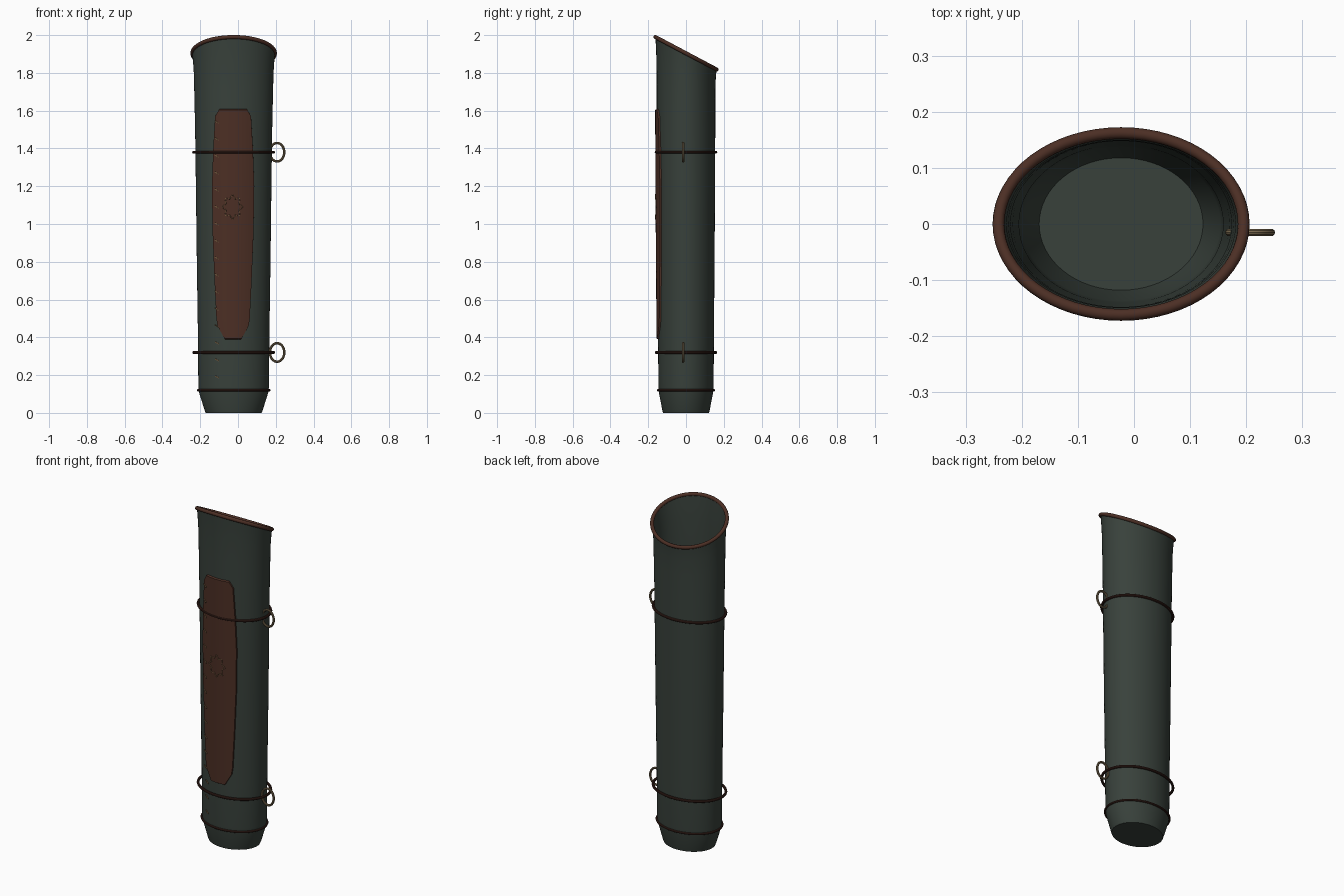
import bpy, bmesh, math
from mathutils import Vector

if "Cube" in bpy.data.objects:
    bpy.data.objects.remove(bpy.data.objects["Cube"])

CX = -0.023   # centre of the tube
N = 64


def mat(name, c):
    m = bpy.data.materials.new(name)
    m.diffuse_color = (*c, 1)
    m.use_nodes = True
    m.node_tree.nodes["Principled BSDF"].inputs["Base Color"].default_value = m.diffuse_color
    return m


GREEN = mat("dark green leather", (0.040, 0.053, 0.044))
BROWN = mat("brown leather", (0.072, 0.028, 0.018))
STRAP = mat("dark strap leather", (0.045, 0.017, 0.012))
BRASS = mat("aged brass", (0.20, 0.145, 0.08))
THREAD = mat("tan thread", (0.19, 0.115, 0.055))


def make(name, verts, faces, m):
    me = bpy.data.meshes.new(name)
    bm = bmesh.new()
    vs = [bm.verts.new(v) for v in verts]
    for f in faces:
        bm.faces.new([vs[i] for i in f])
    bmesh.ops.recalc_face_normals(bm, faces=bm.faces)
    bm.to_mesh(me)
    bm.free()
    me.materials.append(m)
    ob = bpy.data.objects.new(name, me)
    bpy.context.collection.objects.link(ob)
    bpy.ops.object.select_all(action='DESELECT')
    ob.select_set(True)
    bpy.context.view_layer.objects.active = ob
    bpy.ops.object.shade_smooth_by_angle(angle=math.radians(35))
    return ob


def tube(name, pts, r, m, sides=10):
    """Closed tube along a loop of points."""
    n = len(pts)
    mid = sum((Vector(p) for p in pts), Vector()) / n
    nrm = (Vector(pts[0]) - mid).cross(Vector(pts[n // 4]) - mid).normalized()
    verts, faces = [], []
    for i in range(n):
        t = (Vector(pts[(i + 1) % n]) - Vector(pts[i - 1])).normalized()
        side = t.cross(nrm).normalized()
        for j in range(sides):
            a = 2 * math.pi * j / sides
            verts.append(Vector(pts[i]) + r * (math.cos(a) * side + math.sin(a) * nrm))
    for i in range(n):
        for j in range(sides):
            k, l = (i + 1) % n, (j + 1) % sides
            faces.append((i * sides + j, i * sides + l, k * sides + l, k * sides + j))
    return make(name, verts, faces, m)


def ellipse(rx, ry, z, slope=0.0):
    out = []
    for i in range(N):
        a = 2 * math.pi * i / N
        y = ry * math.sin(a)
        out.append((CX + rx * math.cos(a), y, z - slope * y))
    return out


# Tube profile: z, x radius, y radius, slant of the section
PROF = [(0.0, 0.148, 0.122, 0), (0.012, 0.153, 0.125, 0), (0.11, 0.184, 0.144, 0),
        (0.14, 0.187, 0.146, 0), (0.4, 0.189, 0.148, 0), (0.8, 0.195, 0.151, 0),
        (1.2, 0.200, 0.154, 0), (1.5, 0.204, 0.155, 0), (1.68, 0.208, 0.155, 0.2),
        (1.80, 0.211, 0.156, 0.37), (1.86, 0.215, 0.159, 0.46), (1.904, 0.219, 0.162, 0.53)]


def radii(z):
    for a, b in zip(PROF, PROF[1:]):
        if z <= b[0]:
            t = (z - a[0]) / (b[0] - a[0])
            return a[1] + t * (b[1] - a[1]), a[2] + t * (b[2] - a[2])
    return PROF[-1][1:3]


def front(x, z, off=0.0):
    """Point on the front of the tube, lifted by off."""
    rx, ry = radii(z)
    u = (x - CX) / rx
    d = Vector((u / rx, -math.sqrt(1 - u * u) / ry, 0)).normalized()
    return Vector((x, -ry * math.sqrt(1 - u * u), z)) + d * off


# Hollow tube: outer wall up, inner wall down, both ends capped
loops = [ellipse(rx, ry, z, s) for z, rx, ry, s in PROF]
loops += [ellipse(rx - .007, ry - .007, max(z, 0.01), s) for z, rx, ry, s in reversed(PROF[1:])]
verts = [p for l in loops for p in l]
faces = [(k * N + i, k * N + (i + 1) % N, (k + 1) * N + (i + 1) % N, (k + 1) * N + i)
         for k in range(len(loops) - 1) for i in range(N)]
faces += [tuple(range(N)), tuple(range(len(verts) - N, len(verts)))]
make("quiver_body", verts, faces, GREEN)

# Slanted rim and the straps
tube("rim", ellipse(0.2185, 0.162, 1.904, 0.53), 0.0105, BROWN, 12)
tube("base_cord", ellipse(0.189, 0.148, 0.12), 0.006, STRAP)
for label, z in (("lower", 0.32), ("upper", 1.38)):
    tube(label + "_strap", ellipse(0.212, 0.158, z), 0.0075, STRAP)
    ring = [(0.207 + 0.038 * math.cos(a), -0.015, z + 0.049 * math.sin(a))
            for a in (2 * math.pi * i / 32 for i in range(32))]
    tube(label + "_ring", ring, 0.0065, BRASS)

# Front panel wrapped on the tube: z, half width, lift
ROWS = [(0.388, 0.042, -.002), (0.394, 0.046, .008), (0.46, 0.083, .008), (0.5, 0.089, .008),
        (0.7, 0.099, .008), (0.95, 0.109, .008), (1.2, 0.113, .008), (1.4, 0.106, .008),
        (1.57, 0.096, .008), (1.604, 0.076, .008), (1.61, 0.072, -.002)]
US = [-1, -0.96] + [-0.8 + 0.2 * i for i in range(9)] + [0.96, 1]
pv = [front(-0.026 + u * w, z, -.002 if abs(u) == 1 else o) for z, w, o in ROWS for u in US]
c = len(US)
pf = [(r * c + i, r * c + i + 1, (r + 1) * c + i + 1, (r + 1) * c + i)
      for r in range(len(ROWS) - 1) for i in range(c - 1)]
make("front_panel", pv, pf, BROWN)

# Stitches down the left side
sv, sf = [], []
BOX = [(0, 1, 3, 2), (4, 5, 7, 6), (0, 1, 5, 4), (2, 3, 7, 6), (0, 2, 6, 4), (1, 3, 7, 5)]
for i in range(16):
    z = 0.19 + i * 0.09
    on = 0.4 < z < 1.6
    b = len(sv)
    for e in (-1, 1):
        for h in (-1, 1):
            for o in (0, 1):
                sv.append(front(-0.11 + e * 0.010, z - e * 0.006 + h * 0.0025,
                                (0.006 if on else -0.002) + o * 0.006))
    sf += [tuple(b + k for k in f) for f in BOX]
make("stitches", sv, sf, THREAD)

# Star outline on the panel
star = []
for i in range(16):
    a = math.pi / 2 + math.pi * i / 8
    k = 1.0 if i % 2 == 0 else 0.68
    star.append(front(-0.029 + 0.053 * k * math.cos(a), 1.09 + 0.067 * k * math.sin(a), 0.008))
tube("star_emblem", star, 0.0025, THREAD, 6)
